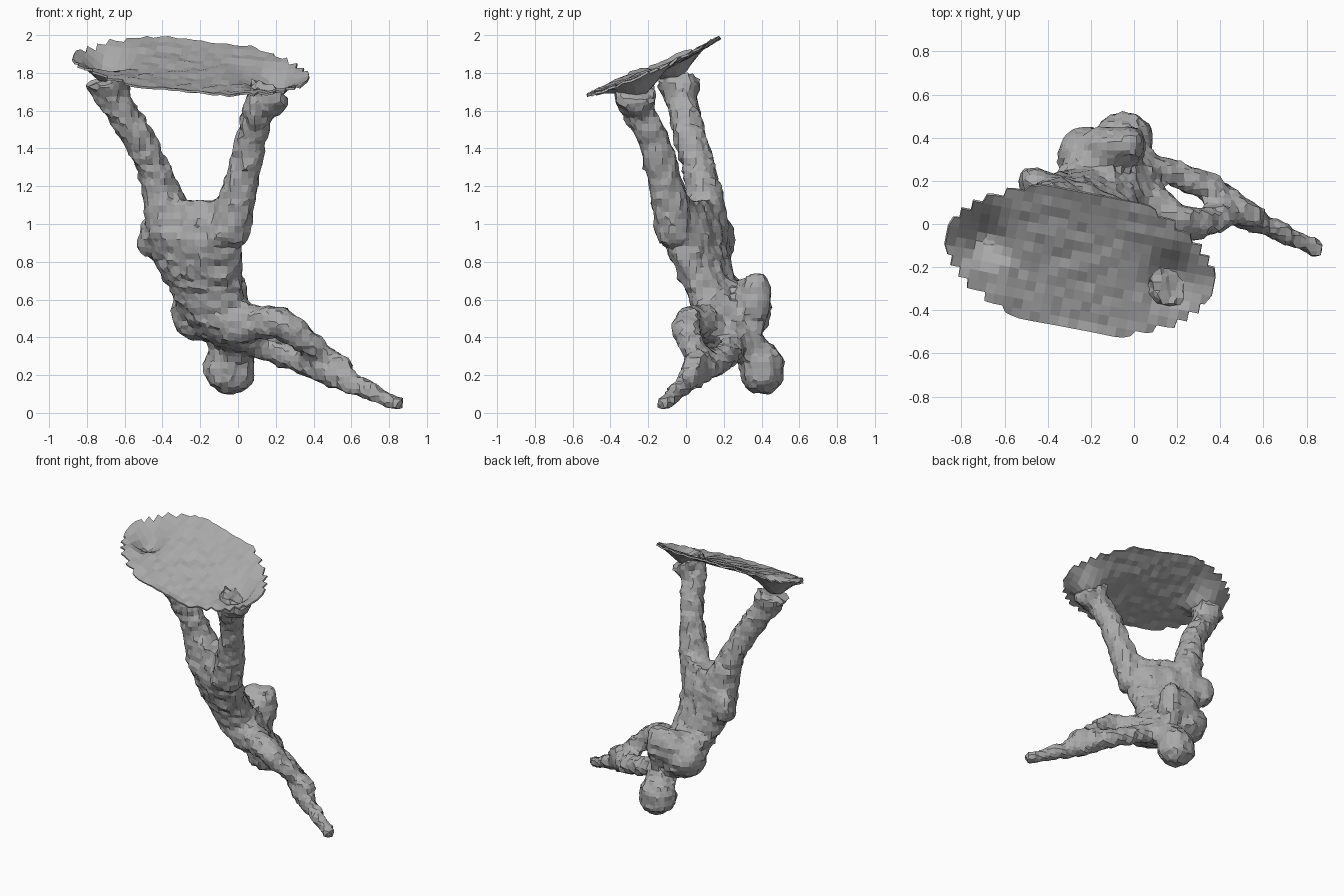
import bpy, bmesh, random
from math import cos, sin, pi, radians, exp, hypot
from mathutils import Vector

if "Cube" in bpy.data.objects:
    bpy.data.objects.remove(bpy.data.objects["Cube"])

random.seed(4)
body = bmesh.new()
stone = bpy.data.materials.new("stone")
stone.diffuse_color = (0.4, 0.4, 0.4, 1)
stone.use_nodes = True
stone.node_tree.nodes["Principled BSDF"].inputs["Base Color"].default_value = stone.diffuse_color


def skin_rings(bm, rings):
    """Join equal-sized vertex rings into a closed tube."""
    n = len(rings[0])
    for a, b in zip(rings, rings[1:]):
        for i in range(n):
            j = (i + 1) % n
            bm.faces.new((a[i], a[j], b[j], b[i]))
    bm.faces.new(rings[0][::-1])
    bm.faces.new(rings[-1])


def limb(points, n=10):
    """Round tube through (x, y, z, radius) points."""
    ps = [Vector(p[:3]) for p in points]
    rings = []
    for k, p in enumerate(ps):
        d = (ps[min(k + 1, len(ps) - 1)] - ps[max(k - 1, 0)]).normalized()
        u = d.cross(Vector((0, 1, 0.1))).normalized()
        v = d.cross(u)
        r = points[k][3]
        rings.append([body.verts.new(p + r * (cos(2 * pi * i / n) * u + sin(2 * pi * i / n) * v))
                      for i in range(n)])
    skin_rings(body, rings)


def trunk(sections, n=16):
    """Stack of flat ellipses: z, centre x, centre y, half width, half depth, turn."""
    rings = []
    for z, cx, cy, a, b, turn in sections:
        t = radians(turn)
        ring = []
        for i in range(n):
            p, q = a * cos(2 * pi * i / n), b * sin(2 * pi * i / n)
            ring.append(body.verts.new((cx + p * cos(t) - q * sin(t), cy + p * sin(t) + q * cos(t), z)))
        rings.append(ring)
    skin_rings(body, rings)


def ball(centre, size):
    made = bmesh.ops.create_uvsphere(body, u_segments=12, v_segments=8, radius=1)["verts"]
    for v in made:
        v.co = Vector([c + s * k for c, s, k in zip(centre, size, v.co)])


def finish(name, bm):
    """Turn a bmesh into a grey flat-shaded object."""
    bmesh.ops.recalc_face_normals(bm, faces=bm.faces)
    mesh = bpy.data.meshes.new(name)
    bm.to_mesh(mesh)
    bm.free()
    mesh.materials.append(stone)
    ob = bpy.data.objects.new(name, mesh)
    bpy.context.collection.objects.link(ob)
    return ob


# Twisted torso, shoulders at the bottom
trunk([(0.34, 0.00, 0.24, 0.08, 0.09, -10), (0.40, -0.04, 0.22, 0.17, 0.14, -15),
       (0.50, -0.09, 0.19, 0.20, 0.15, -20), (0.62, -0.16, 0.16, 0.20, 0.14, -22),
       (0.76, -0.20, 0.09, 0.24, 0.13, -24), (0.90, -0.23, 0.06, 0.28, 0.13, -24),
       (1.02, -0.22, 0.05, 0.29, 0.11, -24), (1.12, -0.21, 0.03, 0.26, 0.08, -24)])
# Hip, shoulder blades, neck and head
ball((-0.47, 0.19, 0.92), (0.07, 0.08, 0.11))
ball((-0.20, 0.31, 0.53), (0.17, 0.14, 0.15))
ball((-0.12, 0.36, 0.60), (0.12, 0.10, 0.14))
ball((-0.02, 0.37, 0.60), (0.08, 0.09, 0.16))
ball((-0.02, 0.33, 0.36), (0.10, 0.10, 0.10))
ball((-0.045, 0.40, 0.235), (0.145, 0.125, 0.14))
# Legs, flaring where they meet the dish
limb([(-0.36, 0.11, 0.95, 0.13), (-0.40, 0.10, 1.15, 0.105), (-0.45, 0.07, 1.30, 0.09),
      (-0.52, 0.02, 1.45, 0.088), (-0.62, -0.01, 1.60, 0.085), (-0.68, -0.03, 1.71, 0.10),
      (-0.70, -0.04, 1.77, 0.13)])
limb([(-0.05, -0.06, 0.92, 0.11), (0.00, -0.09, 1.15, 0.10), (0.04, -0.13, 1.30, 0.09),
      (0.07, -0.17, 1.45, 0.085), (0.11, -0.25, 1.60, 0.09), (0.15, -0.27, 1.66, 0.11),
      (0.18, -0.26, 1.71, 0.13)])
# Front arm, bent at a raised elbow
limb([(-0.03, 0.14, 0.46, 0.12), (0.10, 0.08, 0.48, 0.095), (0.21, 0.01, 0.48, 0.09),
      (0.30, 0.00, 0.43, 0.08), (0.39, 0.03, 0.36, 0.07), (0.48, 0.06, 0.28, 0.06),
      (0.60, 0.03, 0.24, 0.055)])
# Back arm, reaching out to a pointed hand
limb([(0.02, 0.27, 0.38, 0.08), (0.14, 0.25, 0.34, 0.065), (0.30, 0.19, 0.29, 0.07),
      (0.42, 0.11, 0.24, 0.075), (0.53, 0.03, 0.19, 0.07), (0.64, -0.02, 0.14, 0.055),
      (0.75, -0.07, 0.09, 0.045), (0.865, -0.125, 0.04, 0.045)])

figure = finish("inverted_figure", body)
# Fuse the parts into one coarse, rough skin
fuse = figure.modifiers.new("fuse", 'REMESH')
fuse.mode = 'VOXEL'
fuse.voxel_size = 0.036
noise = bpy.data.textures.new("rough", 'CLOUDS')
noise.noise_scale = 0.06
rough = figure.modifiers.new("rough", 'DISPLACE')
rough.texture = noise
rough.strength = 0.05
rough.mid_level = 0.5

# Tilted oval dish cut from a square grid, ragged rim, a hollow over each foot
dish = bmesh.new()
STEP, A, B = 0.045, 0.625, 0.335
turn = radians(-11)
grid = {}


def dish_vert(i, j):
    if (i, j) not in grid:
        p, q = i * STEP, j * STEP
        # pull outer corners back to the oval, leaving a little raggedness
        r = hypot(p / A, q / B)
        if r > 1.02:
            k = (1.0 + random.uniform(0, 0.03)) / r
            p, q = p * k, q * k
        x = -0.25 + p * cos(turn) - q * sin(turn)
        y = -0.17 + p * sin(turn) + q * cos(turn)
        z = 1.835 + 0.42 * (y + 0.17) - 0.03 * (x + 0.25) + random.uniform(-0.008, 0.008)
        z -= 0.03 * max(0, 1 - r * r)
        for fx, fy, depth in ((-0.70, -0.06, 0.13), (0.18, -0.25, 0.10)):
            z -= depth * exp(-(hypot(x - fx, y - fy) / 0.11) ** 2)
        grid[i, j] = dish.verts.new((x, y, z))
    return grid[i, j]


for i in range(-15, 15):
    for j in range(-9, 9):
        if hypot((i + 0.5) * STEP / A, (j + 0.5) * STEP / B) < 1.0:
            dish.faces.new([dish_vert(*c) for c in ((i, j), (i + 1, j), (i + 1, j + 1), (i, j + 1))])
plate = finish("dish", dish)
thick = plate.modifiers.new("thick", 'SOLIDIFY')
thick.thickness = 0.012
thick.offset = 0
